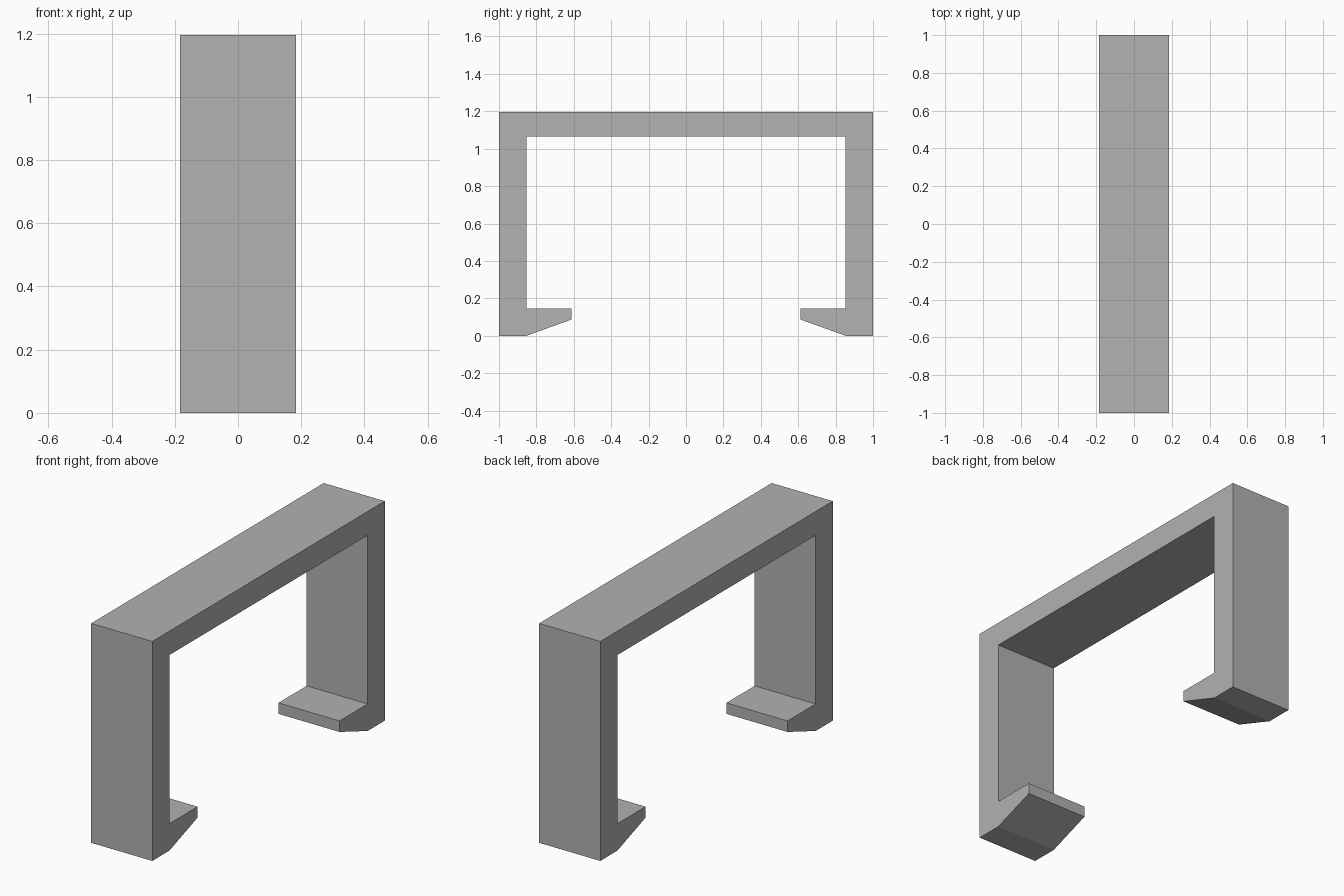
import bpy
import bmesh

if "Cube" in bpy.data.objects:
    bpy.data.objects.remove(bpy.data.objects["Cube"], do_unlink=True)

# Plain grey material
grey = bpy.data.materials.new("grey_plastic")
grey.use_nodes = True
colour = (0.445, 0.445, 0.445, 1)
grey.diffuse_color = colour
grey.node_tree.nodes["Principled BSDF"].inputs["Base Color"].default_value = colour

half_width = 0.184

# Half outline (y, z): outer wall, tapered hook, inner wall up to the bar
half = [(1, 1.195), (1, 0), (0.853, 0), (0.611, 0.087),
        (0.611, 0.147), (0.853, 0.147), (0.853, 1.065)]
outline = half + [(-y, z) for y, z in reversed(half)]

# Extrude the whole outline across the width
bm = bmesh.new()
profile = bm.faces.new([bm.verts.new((-half_width, y, z)) for y, z in outline])
result = bmesh.ops.extrude_face_region(bm, geom=[profile], use_keep_orig=True)
moved = [v for v in result["geom"] if isinstance(v, bmesh.types.BMVert)]
bmesh.ops.translate(bm, verts=moved, vec=(2 * half_width, 0, 0))
bmesh.ops.recalc_face_normals(bm, faces=bm.faces)

mesh = bpy.data.meshes.new("clip_bracket")
bm.to_mesh(mesh)
bm.free()
mesh.materials.append(grey)
bracket = bpy.data.objects.new("clip_bracket", mesh)
bpy.context.collection.objects.link(bracket)
